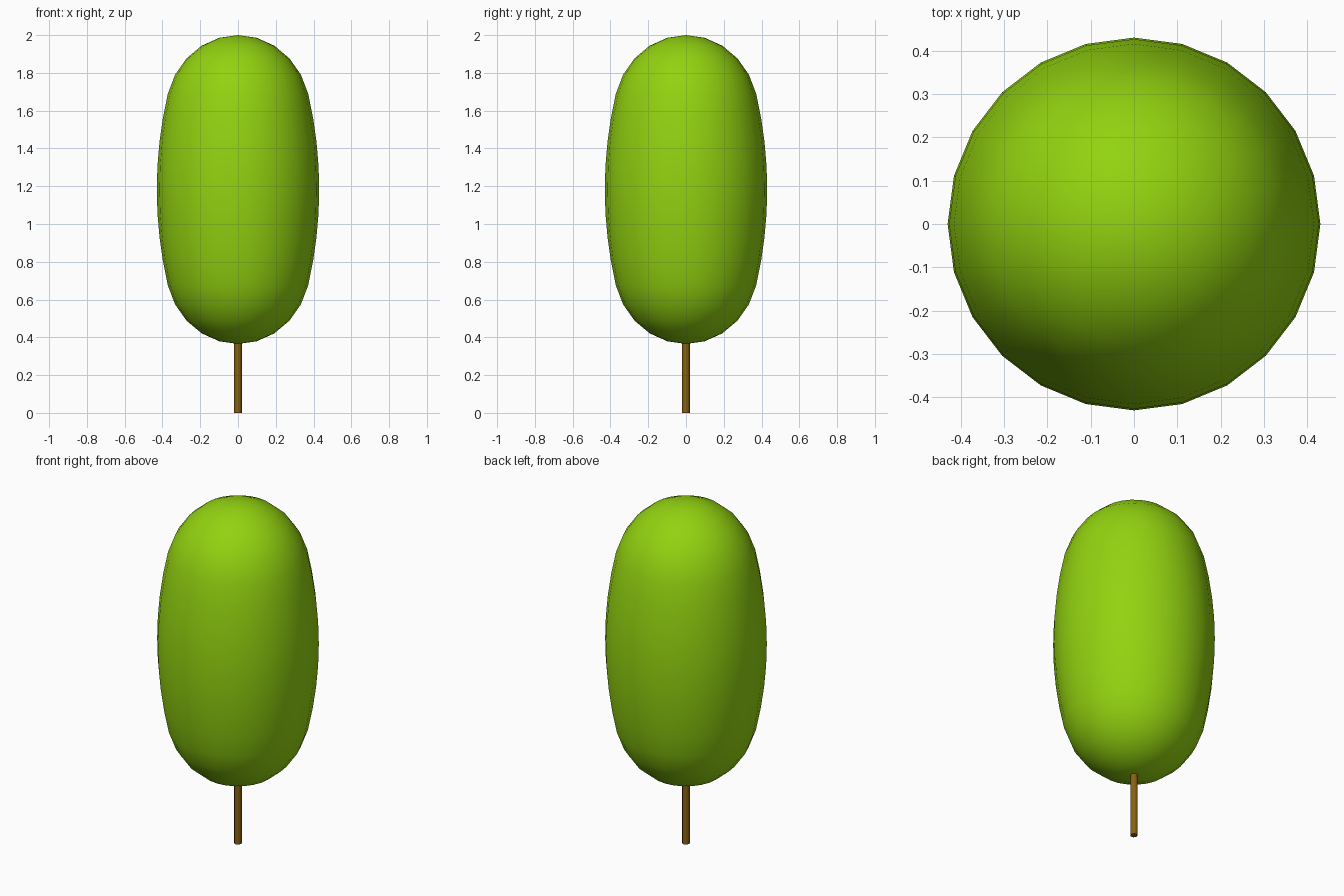
import bpy, bmesh, math

if "Cube" in bpy.data.objects:
    bpy.data.objects.remove(bpy.data.objects["Cube"])

SIDES = 24
MID_Z, HALF_H = 1.1825, 0.8175


def material(name, color):
    m = bpy.data.materials.new(name)
    m.diffuse_color = (*color, 1)
    m.use_nodes = True
    m.node_tree.nodes["Principled BSDF"].inputs["Base Color"].default_value = m.diffuse_color
    return m


def lathe(name, profile, sides, mat):
    """Revolve (radius, z) points, bottom to top, about the z axis."""
    bm = bmesh.new()
    verts = [bm.verts.new((r, 0, z)) for r, z in profile]
    edges = [bm.edges.new(pair) for pair in zip(verts, verts[1:])]
    bmesh.ops.spin(bm, geom=verts + edges, cent=(0, 0, 0), axis=(0, 0, 1),
                   angle=2 * math.pi, steps=sides)
    bmesh.ops.remove_doubles(bm, verts=bm.verts, dist=1e-4)
    bmesh.ops.recalc_face_normals(bm, faces=bm.faces)
    mesh = bpy.data.meshes.new(name)
    bm.to_mesh(mesh)
    bm.free()
    mesh.materials.append(mat)
    obj = bpy.data.objects.new(name, mesh)
    bpy.context.collection.objects.link(obj)
    bpy.ops.object.select_all(action='DESELECT')
    obj.select_set(True)
    bpy.context.view_layer.objects.active = obj
    bpy.ops.object.shade_smooth_by_angle(angle=math.radians(40))
    return obj


# Crown: rounded cap, then gently bulging sides, mirrored about the middle
cap = [(0.385 * math.sin(math.radians(a)),
        HALF_H - 0.42 * (1 - math.cos(math.radians(a)))) for a in range(0, 76, 15)]
side_h = cap[-1][1]
side = [(0.43 - (0.43 - cap[-1][0]) * t * t, side_h * t) for t in (0.75, 0.5, 0.25, 0)]
upper = cap + side
half = [(r, MID_Z + h) for r, h in upper]
lower = [(r, MID_Z - h) for r, h in upper]
lathe("crown", lower + half[-2::-1], SIDES, material("leaf_green", (0.29, 0.65, 0.005)))

# Trunk: thin closed post reaching into the crown
lathe("trunk", [(0, 0), (0.02, 0), (0.02, 0.42), (0, 0.42)], 12,
      material("bark_brown", (0.25, 0.12, 0.005)))
